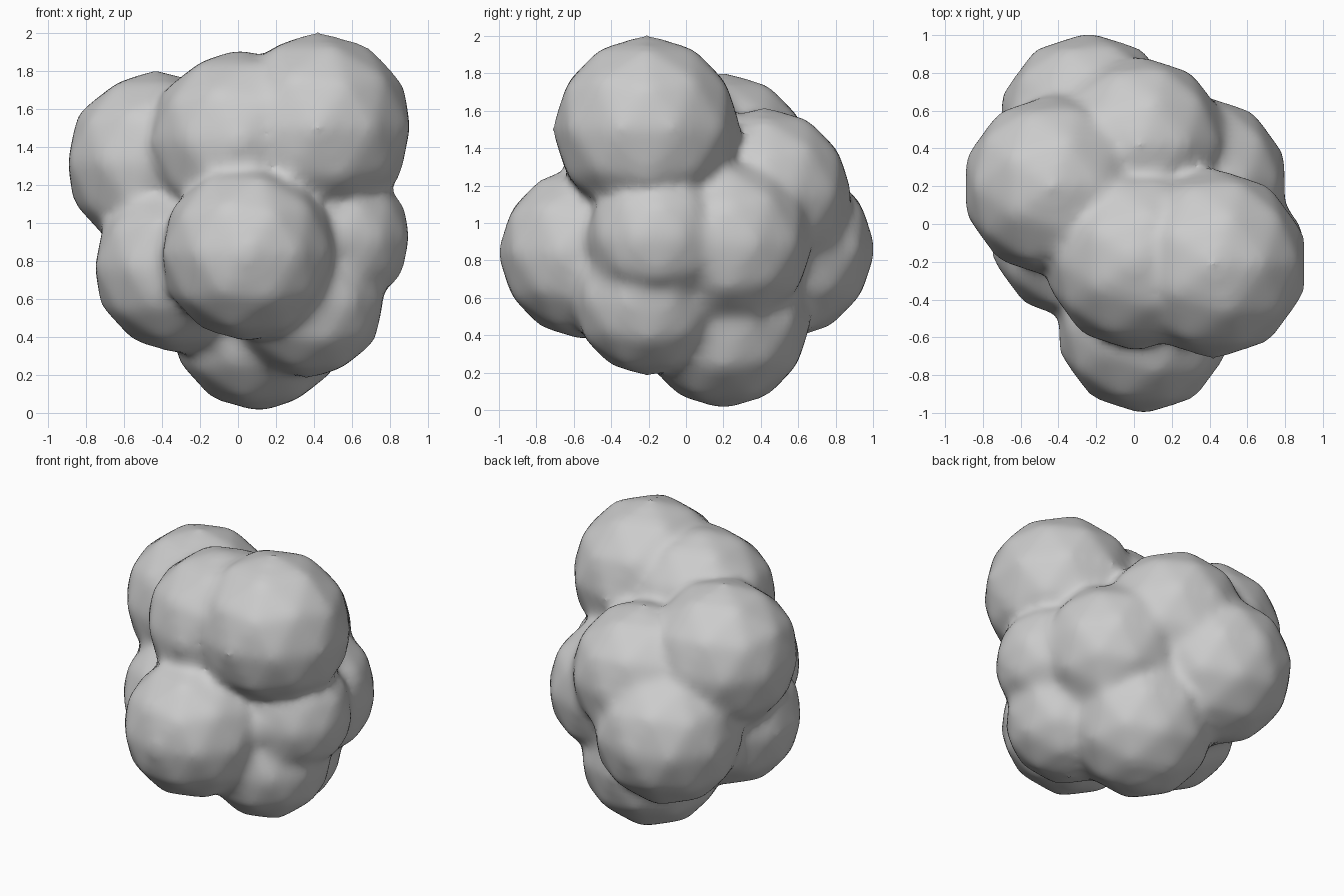
import bpy, bmesh
from mathutils import Matrix

if "Cube" in bpy.data.objects:
    bpy.data.objects.remove(bpy.data.objects["Cube"])

# Overlapping lobes: centre x, y, z and radius
LOBES = [
    (0.42, -0.21, 1.50, 0.51),   # top right
    (0.01, -0.19, 1.43, 0.49),   # top middle
    (-0.43, 0.20, 1.32, 0.49),   # top left
    (0.05, -0.54, 0.84, 0.472),  # front
    (0.03, 0.42, 1.15, 0.475),   # upper back
    (-0.24, 0.53, 0.86, 0.49),   # back left
    (0.36, 0.22, 0.89, 0.465),   # right back
    (0.53, -0.15, 0.92, 0.39),   # right front
    (0.37, -0.20, 0.59, 0.415),  # lower right
    (0.11, 0.20, 0.475, 0.475),  # bottom
    (-0.31, -0.05, 0.77, 0.465), # left
    (0.0, 0.0, 0.95, 0.5),       # core
]

bm = bmesh.new()
for x, y, z, r in LOBES:
    bmesh.ops.create_icosphere(bm, subdivisions=2, radius=r,
                               matrix=Matrix.Translation((x, y, z)))
mesh = bpy.data.meshes.new("lumpy_cluster")
bm.to_mesh(mesh)
bm.free()
cluster = bpy.data.objects.new("lumpy_cluster", mesh)
bpy.context.collection.objects.link(cluster)

# Fuse the lobes into one skin and soften the creases
fuse = cluster.modifiers.new("fuse", 'REMESH')
fuse.mode = 'VOXEL'
fuse.voxel_size = 0.03
fuse.use_smooth_shade = True
soften = cluster.modifiers.new("soften", 'SMOOTH')
soften.factor = 0.5
soften.iterations = 16
